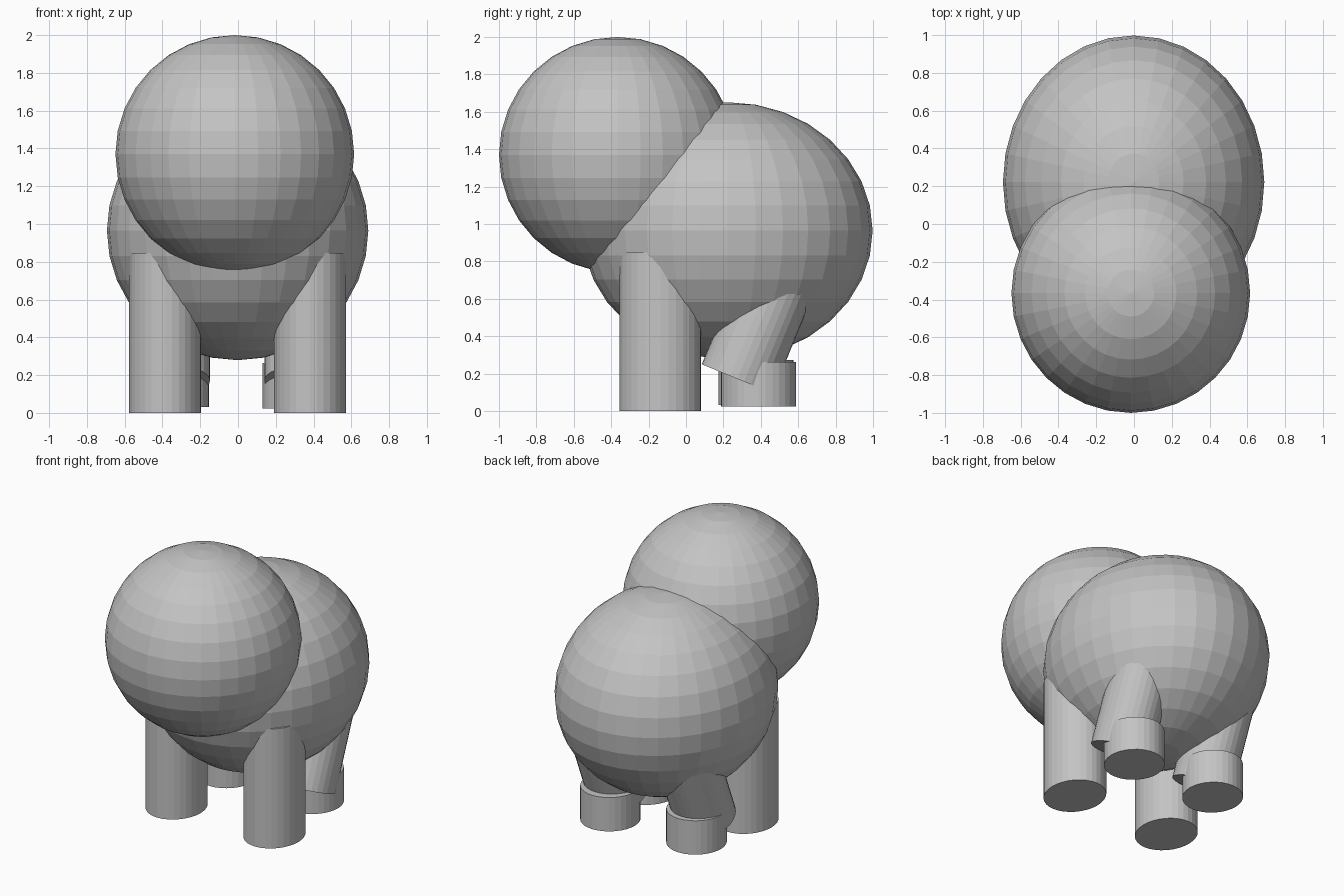
import bpy, math

if "Cube" in bpy.data.objects:
    bpy.data.objects.remove(bpy.data.objects["Cube"])

grey = bpy.data.materials.new("plain grey")
grey.diffuse_color = (0.55, 0.55, 0.55, 1)
grey.use_nodes = True
grey.node_tree.nodes["Principled BSDF"].inputs["Base Color"].default_value = grey.diffuse_color


def finish(name, scale):
    ob = bpy.context.object
    ob.name = name
    ob.scale = scale
    ob.data.materials.append(grey)
    return ob


def ball(name, loc, scale):
    bpy.ops.mesh.primitive_uv_sphere_add(segments=32, ring_count=16, radius=1, location=loc)
    return finish(name, scale)


def post(name, base, rx, ry, length, tilt=0.0):
    """Cylinder starting at the centre of its bottom cap, leaning towards +y."""
    x, y, z = base
    loc = (x, y + math.sin(tilt) * length / 2, z + math.cos(tilt) * length / 2)
    bpy.ops.mesh.primitive_cylinder_add(vertices=32, radius=1, depth=1, location=loc,
                                        rotation=(-tilt, 0, 0))
    return finish(name, (rx, ry, length))


# Head and body
ball("head", (-0.017, -0.366, 1.37), (0.632, 0.634, 0.63))
ball("body", (-0.002, 0.222, 0.965), (0.692, 0.776, 0.686))

# Straight front legs
for side, x in (("left", -0.386), ("right", 0.381)):
    post("front_leg_" + side, (x, -0.137, 0), 0.19, 0.218, 0.847)

# Leaning hind legs with short round feet
for side, leg_x, foot_x, foot_y, foot_z in (("left", -0.345, -0.345, 0.375, 0.032),
                                            ("right", 0.337, 0.322, 0.387, 0.023)):
    post("hind_leg_" + side, (leg_x, 0.274, 0.172), 0.197, 0.205, 0.55, math.radians(22.3))
    post("hind_foot_" + side, (foot_x, foot_y, foot_z), 0.192, 0.2, 0.24)
